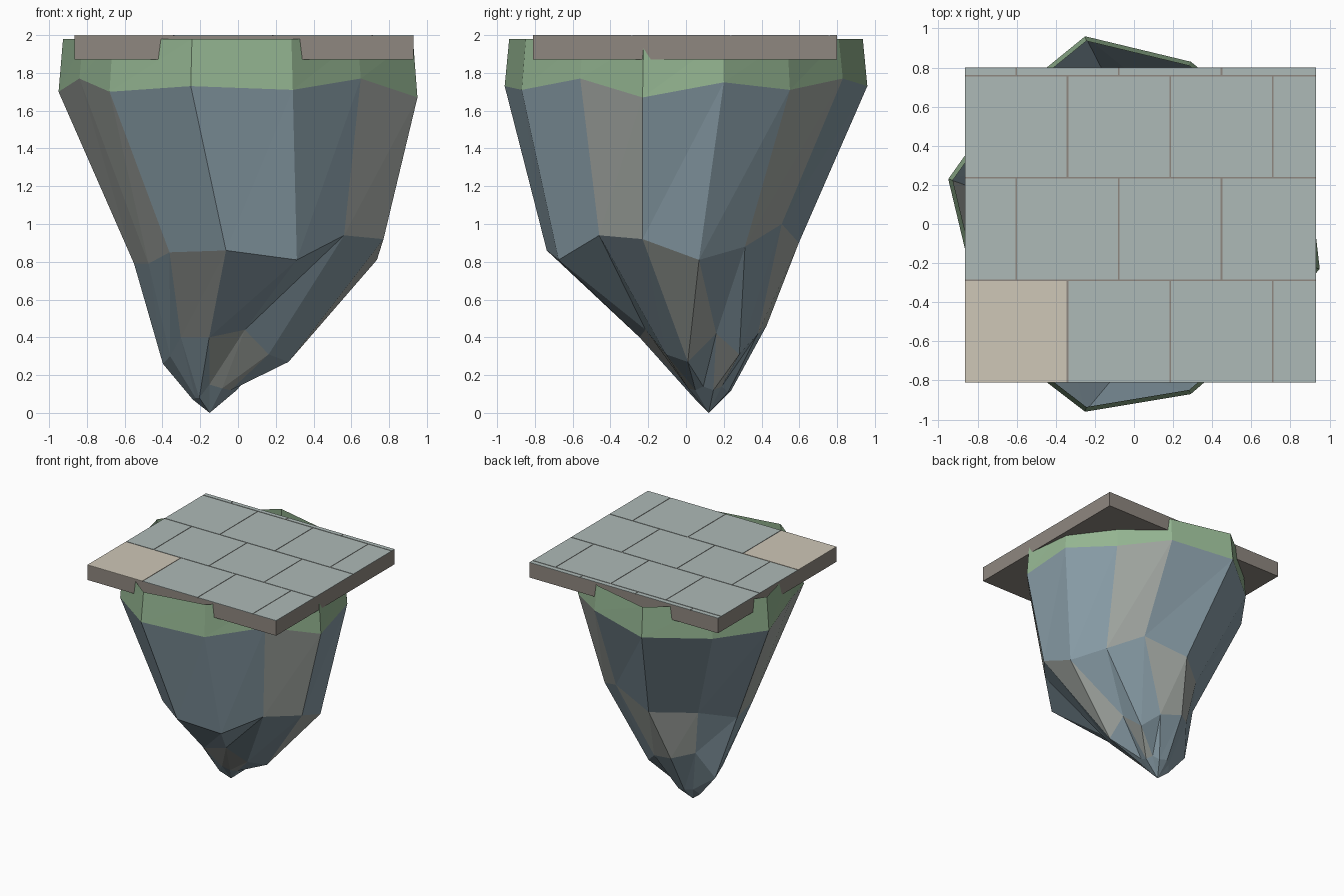
import bpy
import bmesh
from mathutils import Vector

cube = bpy.data.objects.get("Cube")
if cube:
    bpy.data.objects.remove(cube, do_unlink=True)


def srgb_to_linear(value):
    return value / 12.92 if value <= 0.04 else ((value + 0.055) / 1.055) ** 2.4


def make_material(name, *srgb):
    colour = [srgb_to_linear(c) for c in srgb] + [1.0]
    material = bpy.data.materials.new(name)
    material.use_nodes = True
    material.diffuse_color = colour
    shader = material.node_tree.nodes["Principled BSDF"]
    shader.inputs["Base Color"].default_value = colour
    shader.inputs["Roughness"].default_value = 0.9
    return material


slate = make_material("slate blue rock", 0.53, 0.61, 0.65)
pale_stone = make_material("pale grey rock", 0.64, 0.66, 0.64)
grass = make_material("moss green", 0.58, 0.71, 0.57)
mortar = make_material("brown mortar", 0.56, 0.53, 0.50)
paving = make_material("grey paving", 0.68, 0.73, 0.72)
sand = make_material("sand paving", 0.81, 0.78, 0.72)


def make_object(name, bm, *materials):
    mesh = bpy.data.meshes.new(name)
    bm.to_mesh(mesh)
    bm.free()
    for material in materials:
        mesh.materials.append(material)
    obj = bpy.data.objects.new(name, mesh)
    bpy.context.scene.collection.objects.link(obj)
    return obj


def add_box(name, low, high, material):
    low, high = Vector(low), Vector(high)
    bm = bmesh.new()
    bmesh.ops.create_cube(bm, size=1)
    bmesh.ops.scale(bm, vec=high - low, verts=bm.verts)
    bmesh.ops.translate(bm, vec=(low + high) / 2, verts=bm.verts)
    return make_object(name, bm, material)


# Plan outline of the rock, counter-clockwise from the front
outline = [(-.25, -.96), (.29, -.87), (.65, -.56), (.95, -.23),
           (.9, .2), (.64, .55), (.29, .83), (-.25, .96),
           (-.68, .61), (-.95, .23), (-.84, -.23), (-.68, -.63)]
count = len(outline)

# Uneven heights of each ring of the rock
brow_z = [1.73, 1.71, 1.77, 1.67, 1.75, 1.71, 1.77, 1.73, 1.7, 1.7, 1.77, 1.7]
waist_z = [.86, .81, .94, .92, .81, .88, 1, .9, .88, .79, .79, .85]
taper_z = [.4, .44, .31, .27, .42, .31, .42, .46, .5, .26, .3, .4]
tip_z = [.15, .13, .12, .14, .12, .14, .11, .12, .12, .07, .08, .08]


def add_ring(bm, centre, scale, heights):
    return [bm.verts.new((centre[0] + x * scale, centre[1] + y * scale, z))
            for (x, y), z in zip(outline, heights)]


def join_rings(bm, upper, lower, pale=()):
    for i in range(count):
        j = (i + 1) % count
        for corners in ((lower[i], upper[j], upper[i]),
                        (lower[i], lower[j], upper[j])):
            bm.faces.new(corners).material_index = int(i in pale)


# Hanging rock: tapering rings that drift sideways towards the tip
bm = bmesh.new()
brow = add_ring(bm, (0, 0), 1, brow_z)
waist = add_ring(bm, (.11, -.07), .695, waist_z)
taper = add_ring(bm, (-.065, .09), .35, taper_z)
tip = add_ring(bm, (-.12, .12), .125, tip_z)
join_rings(bm, brow, waist, pale={2, 5, 9, 10})
join_rings(bm, waist, taper, pale={3, 6, 7, 11})
join_rings(bm, taper, tip, pale={0, 1, 4})
point = bm.verts.new((-.15, .12, 0))
for i in range(count):
    bm.faces.new((point, tip[(i + 1) % count], tip[i]))
make_object("hanging_rock", bm, slate, pale_stone)

# Open moss band around the top of the rock
bm = bmesh.new()
rim = add_ring(bm, (0, 0), .975, [1.98] * count)
join_rings(bm, rim, add_ring(bm, (0, 0), 1, brow_z))
make_object("moss_band", bm, grass)

# Paved slab: mortar base with thin tiles laid in a running bond
left, right, front, back, top = -.865, .93, -.81, .8, 2.0
joint, tile_width, tile_depth = .004, .525, .523
add_box("slab_base", (left, front, 1.87), (right, back, top - .003), mortar)
row = 0
y = front
while y < back - joint:
    y_end = min(y + tile_depth, back)
    cut = left + tile_width * (.5 if row % 2 else 1)
    x = left
    column = 0
    while x < right - joint:
        x_end = min(cut, right)
        low = (x + (joint if x > left else 0),
               y + (joint if y > front else 0), top - .004)
        high = (x_end - (joint if x_end < right else 0),
                y_end - (joint if y_end < back else 0), top)
        material = sand if row == column == 0 else paving
        add_box(f"paving_tile_{row}_{column}", low, high, material)
        x, cut, column = x_end, cut + tile_width, column + 1
    y, row = y_end, row + 1
